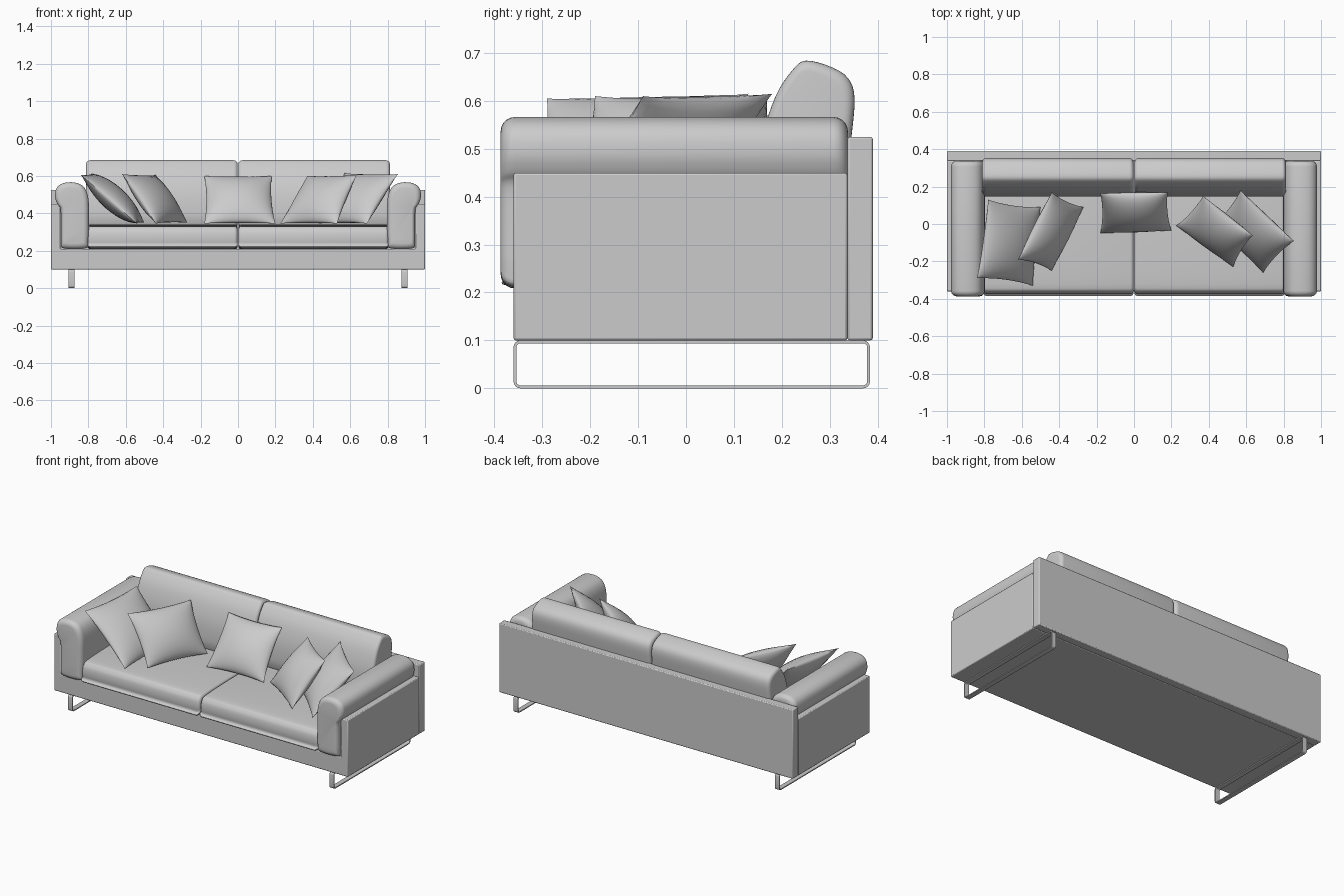
import bpy, bmesh, math
from mathutils import Vector

if "Cube" in bpy.data.objects:
    bpy.data.objects.remove(bpy.data.objects["Cube"])


def finish(name, bm, bevel=0.0, angle=40):
    bmesh.ops.remove_doubles(bm, verts=bm.verts, dist=1e-5)
    bmesh.ops.recalc_face_normals(bm, faces=bm.faces)
    me = bpy.data.meshes.new(name)
    bm.to_mesh(me)
    bm.free()
    ob = bpy.data.objects.new(name, me)
    bpy.context.collection.objects.link(ob)
    bpy.ops.object.select_all(action='DESELECT')
    ob.select_set(True)
    bpy.context.view_layer.objects.active = ob
    bpy.ops.object.shade_smooth_by_angle(angle=math.radians(angle))
    if bevel:
        m = ob.modifiers.new("bevel", 'BEVEL')
        m.width, m.segments = bevel, 2
    return ob


def smooth_loop(pts, k=4):
    """Closed Catmull-Rom curve through the profile points."""
    out, n = [], len(pts)
    for i in range(n):
        p0, p1, p2, p3 = (Vector(pts[(i + j) % n]) for j in (-1, 0, 1, 2))
        for s in range(k):
            t = s / k
            out.append(0.5 * (2 * p1 + (p2 - p0) * t + (2 * p0 - 5 * p1 + 4 * p2 - p3) * t * t
                              + (3 * p1 - p0 - 3 * p2 + p3) * t ** 3))
    return out


def place(axis, s, u, v):
    return (s, u, v) if axis == 'x' else (u, s, v)


def cushion(name, profile, axis, a, b, r):
    """Soft bolster: smooth profile swept from a to b with rounded ends."""
    loop = smooth_loop(profile)
    lo = Vector((min(p.x for p in loop), min(p.y for p in loop)))
    hi = Vector((max(p.x for p in loop), max(p.y for p in loop)))
    c, half = (lo + hi) / 2, (hi - lo) / 2
    arc = [(r * (1 - math.sin(t)), r * (1 - math.cos(t))) for t in (i * math.pi / 10 for i in range(5, -1, -1))]
    stations = [(a + d, i) for d, i in arc] + [(b - d, i) for d, i in reversed(arc)]
    bm = bmesh.new()
    rings = []
    for s, inset in stations:
        rings.append([bm.verts.new(place(axis, s, c.x + (p.x - c.x) * (1 - inset / half.x),
                                         c.y + (p.y - c.y) * (1 - inset / half.y))) for p in loop])
    n = len(loop)
    for r0, r1 in zip(rings, rings[1:]):
        for i in range(n):
            bm.faces.new((r0[i], r0[(i + 1) % n], r1[(i + 1) % n], r1[i]))
    bm.faces.new(rings[0])
    bm.faces.new(rings[-1])
    return finish(name, bm, angle=60)


def prism(name, profile, y0, y1, bevel):
    """Flat x-z outline extruded along y."""
    bm = bmesh.new()
    f = bm.faces.new([bm.verts.new((x, y0, z)) for x, z in profile])
    ext = bmesh.ops.extrude_face_region(bm, geom=[f])
    bmesh.ops.translate(bm, vec=(0, y1 - y0, 0),
                        verts=[v for v in ext['geom'] if isinstance(v, bmesh.types.BMVert)])
    return finish(name, bm, bevel)


def pillow(name, corners, thick=0.065, n=14):
    """Square scatter pillow on four corners: top a, top b, bottom b, bottom a."""
    a, b, c, d = (Vector(p) for p in corners)
    nor = (b - a).cross(d - a).normalized()
    bm = bmesh.new()
    for side in (1, -1):
        grid = []
        for i in range(n + 1):
            row = []
            for j in range(n + 1):
                u, v = -math.cos(math.pi * i / n), -math.cos(math.pi * j / n)
                h = thick * (max(0, 1 - u * u) * max(0, 1 - v * v)) ** 0.6
                s = (1 + u * (1 - 0.06 * (1 - v * v))) / 2
                t = (1 + v * (1 - 0.06 * (1 - u * u))) / 2
                p = a.lerp(b, s).lerp(d.lerp(c, s), t)
                row.append(bm.verts.new(p + nor * h * side))
            grid.append(row)
        for i in range(n):
            for j in range(n):
                bm.faces.new((grid[i][j], grid[i + 1][j], grid[i + 1][j + 1], grid[i][j + 1]))
    return finish(name, bm, angle=60)


def rounded_rect(y0, y1, z0, z1, r):
    pts = []
    for k, (cy, cz) in enumerate(((y1 - r, z1 - r), (y0 + r, z1 - r), (y0 + r, z0 + r), (y1 - r, z0 + r))):
        for i in range(5):
            t = (k + i / 4) * math.pi / 2
            pts.append((cy + r * math.cos(t), cz + r * math.sin(t)))
    return pts


def sled_leg(name, x0, x1):
    """Flat metal strip bent into a rounded rectangular loop."""
    outer = rounded_rect(-0.36, 0.384, 0, 0.1, 0.014)
    inner = rounded_rect(-0.354, 0.378, 0.006, 0.094, 0.008)
    bm = bmesh.new()
    rings = [[bm.verts.new((x, y, z)) for y, z in loop]
             for x, loop in ((x0, outer), (x1, outer), (x1, inner), (x0, inner))]
    n = len(outer)
    for k in range(4):
        r0, r1 = rings[k], rings[(k + 1) % 4]
        for i in range(n):
            bm.faces.new((r0[i], r0[(i + 1) % n], r1[(i + 1) % n], r1[i]))
    return finish(name, bm)


# Frame: U-shaped base with side panels, and the taller back panel
prism("base_and_sides", [(-1, .1), (1, .1), (1, .45), (.95, .45), (.95, .21),
                         (-.95, .21), (-.95, .45), (-1, .45)], -0.36, 0.337, 0.005)
prism("back_panel", [(-1, .1), (1, .1), (1, .525), (-1, .525)], 0.337, 0.39, 0.005)

# Cushion profiles
arm = [(.815, .213), (.80, .25), (.797, .36), (.80, .48), (.825, .542), (.875, .565), (.935, .561),
       (.97, .535), (.978, .49), (.967, .452), (.949, .42), (.947, .32), (.946, .24), (.93, .212)]
seat = [(-.355, .213), (-.371, .235), (-.374, .28), (-.362, .316), (-.32, .332), (-.1, .34),
        (.15, .34), (.22, .33), (.23, .28), (.22, .213), (0, .21)]
back = [(.18, .325), (.15, .36), (.147, .43), (.158, .52), (.187, .61), (.222, .664), (.25, .684),
        (.30, .672), (.338, .648), (.352, .605), (.345, .52), (.334, .42), (.325, .335)]

for side, s in (("left", -1), ("right", 1)):
    prof = [(x * s, z) for x, z in arm]
    cushion(side + "_arm_cushion", prof, 'y', -0.387, 0.338, 0.03)
    x0, x1 = sorted((0.002 * s, 0.805 * s))
    cushion(side + "_seat_cushion", seat, 'x', x0, x1, 0.018)
    x0, x1 = sorted((0.002 * s, 0.812 * s))
    cushion(side + "_back_cushion", back, 'x', x0, x1, 0.022)
    x0, x1 = sorted((0.875 * s, 0.905 * s))
    sled_leg(side + "_sled_leg", x0, x1)

# Scatter pillows
pillow("pillow_far_left", [(-.84, -.29, .605), (-.78, .13, .615), (-.50, .09, .35), (-.54, -.33, .345)])
pillow("pillow_left", [(-.62, -.19, .61), (-.44, .17, .605), (-.27, .09, .35), (-.44, -.25, .345)])
pillow("pillow_middle", [(-.18, .165, .60), (.18, .17, .60), (.20, -.035, .345), (-.18, -.05, .345)])
pillow("pillow_right", [(.37, .15, .60), (.635, -.06, .605), (.53, -.23, .345), (.225, -.01, .345)])
pillow("pillow_far_right", [(.57, .18, .615), (.855, -.09, .61), (.69, -.26, .345), (.43, 0, .345)])
